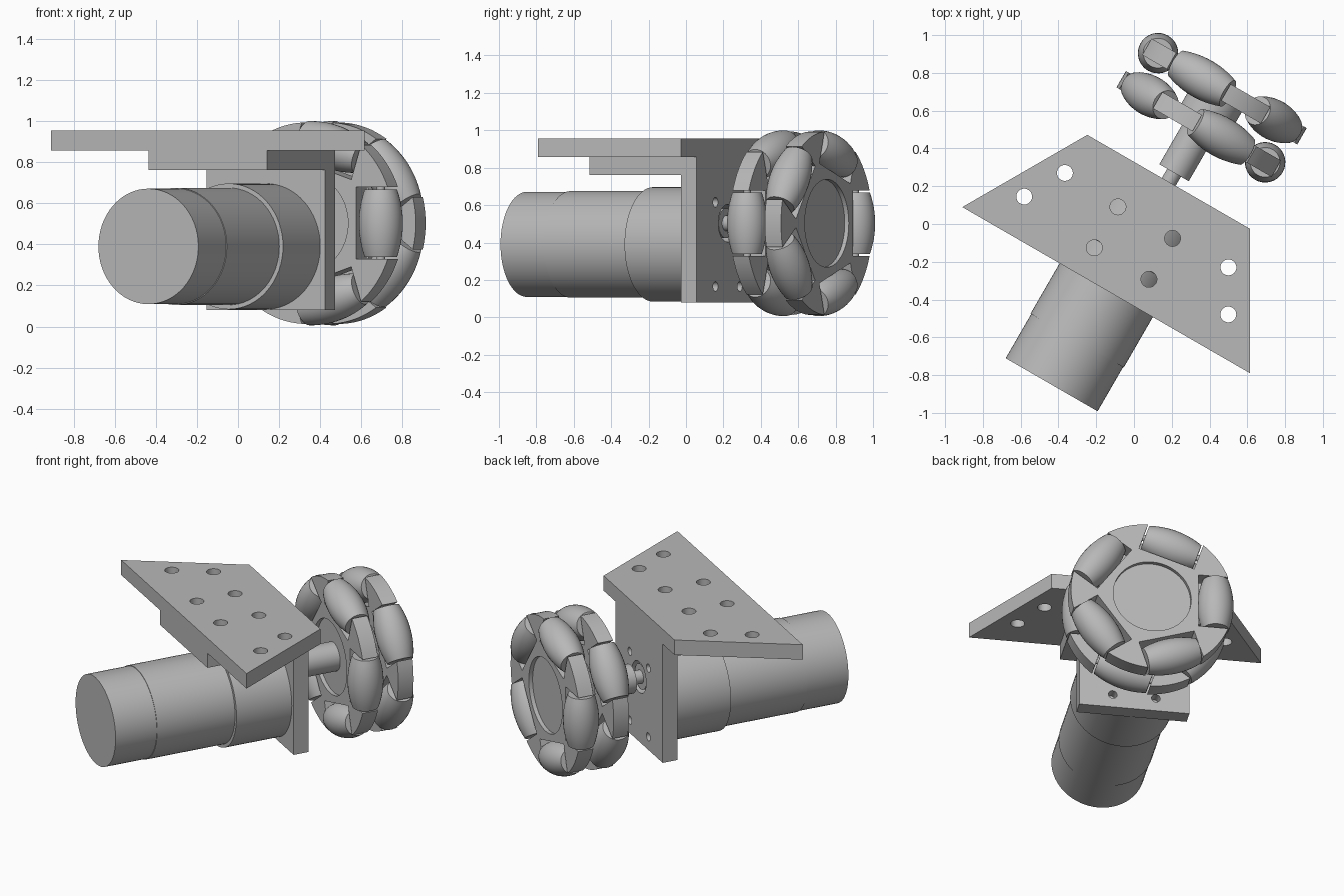
import bpy, bmesh, math
from mathutils import Matrix, Vector

cube = bpy.data.objects.get("Cube")
if cube:
    bpy.data.objects.remove(cube, do_unlink=True)

# One grey finish for every part
grey = bpy.data.materials.new("machined_grey")
grey.use_nodes = True
COLOUR = (0.48, 0.48, 0.48, 1)
grey.diffuse_color = COLOUR
grey.node_tree.nodes["Principled BSDF"].inputs["Base Color"].default_value = COLOUR

# The drive axis runs along local y, turned 30 degrees about z
CX = 0.048
MOTOR_Z, SHAFT_Z = 0.39, 0.503
PLACE = Matrix.Rotation(math.radians(-30), 4, 'Z') @ Matrix.Translation((CX, 0, 0))
ALONG_Y = Matrix.Rotation(math.radians(-90), 4, 'X')


def finish(name, bm, local=Matrix(), smooth=True):
    bmesh.ops.recalc_face_normals(bm, faces=bm.faces)
    bm.transform(PLACE @ local)
    mesh = bpy.data.meshes.new(name)
    bm.to_mesh(mesh)
    bm.free()
    mesh.materials.append(grey)
    ob = bpy.data.objects.new(name, mesh)
    bpy.context.collection.objects.link(ob)
    if smooth:
        activate(ob)
        bpy.ops.object.shade_smooth_by_angle(angle=math.radians(30))
    return ob


def activate(ob):
    bpy.ops.object.select_all(action='DESELECT')
    ob.select_set(True)
    bpy.context.view_layer.objects.active = ob


def prism(name, points, low, high, local=Matrix()):
    """Extrude a flat outline from low to high."""
    bm = bmesh.new()
    face = bm.faces.new([bm.verts.new((x, y, low)) for x, y in points])
    top = bmesh.ops.extrude_face_region(bm, geom=[face])["geom"]
    verts = [g for g in top if isinstance(g, bmesh.types.BMVert)]
    bmesh.ops.translate(bm, verts=verts, vec=(0, 0, high - low))
    return finish(name, bm, local)


def lathe(name, profile, local, closed=False, steps=64):
    """Spin (radius, height) points about local z."""
    bm = bmesh.new()
    verts = [bm.verts.new((r, 0, h)) for r, h in profile]
    edges = [bm.edges.new(pair) for pair in zip(verts, verts[1:])]
    if closed:
        edges.append(bm.edges.new((verts[-1], verts[0])))
    bmesh.ops.spin(bm, geom=verts + edges, cent=(0, 0, 0), axis=(0, 0, 1),
                   angle=math.tau, steps=steps)
    bmesh.ops.remove_doubles(bm, verts=bm.verts, dist=1e-5)
    return finish(name, bm, local)


def rod(name, r, start, end, z, x=0):
    at = Matrix.Translation((x, 0, z)) @ ALONG_Y
    return lathe(name, [(0, start), (r, start), (r, end), (0, end)], at)


def pin(x, y):
    at = Matrix.Translation((x, y, 0))
    return lathe("hole_cutter", [(0, 0.7), (0.042, 0.7), (0.042, 1.1), (0, 1.1)], at, steps=32)


def drill(ob, cutters):
    for cutter in cutters:
        mod = ob.modifiers.new("hole", 'BOOLEAN')
        mod.operation, mod.solver, mod.object = 'DIFFERENCE', 'EXACT', cutter
        activate(ob)
        bpy.ops.object.modifier_apply(modifier=mod.name)
        bpy.data.objects.remove(cutter, do_unlink=True)
    bpy.ops.object.shade_smooth_by_angle(angle=math.radians(30))


# Mounting plate with eight holes
BACK, FRONT = -0.377, 0.285
mount = prism("mounting_plate",
              [(-0.88, BACK), (0.88, BACK), (0.498, FRONT), (-0.498, FRONT)], 0.857, 0.955)
inner = [(0.167, 0.036), (0.167, -0.214)]
outer = [(0.5, 0.051), (0.624, -0.165)]
drill(mount, [pin(s * x, y) for x, y in inner + outer for s in (-1, 1)])

# Angle bracket: L profile extruded across the width
W, T = 0.332, 0.098
ACROSS = Matrix(((0, 0, 1, 0), (1, 0, 0, 0), (0, 1, 0, 0), (0, 0, 0, 1)))
bracket = prism("angle_bracket",
                [(BACK, 0.857), (BACK, 0.761), (FRONT - T, 0.761), (FRONT - T, 0.08),
                 (FRONT, 0.08), (FRONT, 0.857)], -W, W, ACROSS)
cuts = [pin(s * x, y) for x, y in inner for s in (-1, 1)]
cuts += [rod("screw_cutter", 0.026, 0.22, 0.4, MOTOR_Z + dz, dx)
         for dx in (-0.13, 0.13) for dz in (-0.225, 0.225)]
cuts.append(rod("boss_cutter", 0.1, 0.15, 0.4, SHAFT_Z))
drill(bracket, cuts)

# Motor, gearbox and shaft
rod("motor_end", 0.281, -0.955, -0.685, MOTOR_Z)
rod("motor_body", 0.285, -0.685, -0.175, MOTOR_Z)
rod("gearbox", 0.306, -0.175, FRONT - T, MOTOR_Z)
rod("gearbox_boss", 0.08, FRONT - T, 0.275, SHAFT_Z)
rod("shaft", 0.042, FRONT - T, 0.4, SHAFT_Z)
rod("hub", 0.09, 0.341, 0.62, SHAFT_Z)

# Wheel dimensions
RIM, TIP, ORBIT, BORE = 0.49, 0.497, 0.39, 0.235
HALF_SLOT, SLOT_FLOOR, HALF_ROLLER, THICK = 0.175, 0.28, 0.165, 0.05


def wheel_outline():
    """Rim with five open roller slots, first slot facing +x."""
    points = []
    half = math.asin(HALF_SLOT / RIM)
    for k in range(5):
        mid = k * math.tau / 5
        turn = Matrix.Rotation(mid, 2)
        points += [turn @ Vector((SLOT_FLOOR, s * HALF_SLOT)) for s in (-1, 1)]
        span = math.tau / 5 - 2 * half
        for i in range(9):
            a = mid + half + span * i / 8
            points.append(Vector((RIM * math.cos(a), RIM * math.sin(a))))
    return points


# Barrel roller profile follows the wheel's outer circle
barrel = [(0, -HALF_ROLLER)]
for i in range(13):
    t = HALF_ROLLER * (i / 6 - 1)
    barrel.append((math.sqrt(TIP ** 2 - t ** 2) - ORBIT, t))
barrel.append((0, HALF_ROLLER))

# Two roller rows, the second turned half a revolution
for row, (centre, turn) in enumerate(((0.63, 0), (0.847, math.pi)), 1):
    at = (Matrix.Translation((0, centre, SHAFT_Z)) @ ALONG_Y
          @ Matrix.Rotation(turn, 4, 'Z'))
    disc = prism(f"wheel_disc_{row}", wheel_outline(), -THICK, THICK, at)
    drill(disc, [rod("bore_cutter", BORE, centre - 0.1, centre + 0.1, SHAFT_Z)])
    rod(f"wheel_web_{row}", BORE, centre - 0.025, centre + 0.025, SHAFT_Z)
    for k in range(5):
        seat = (at @ Matrix.Rotation(k * math.tau / 5, 4, 'Z')
                @ Matrix.Translation((ORBIT, 0, 0)) @ ALONG_Y)
        lathe(f"roller_{row}_{k + 1}", barrel, seat, steps=32)
        # Thin axle through each roller
        lathe(f"axle_{row}_{k + 1}",
              [(0, -0.18), (0.02, -0.18), (0.02, 0.18), (0, 0.18)], seat, steps=16)

# Spacer joining both rows
rod("wheel_spacer", 0.15, 0.64, 0.84, SHAFT_Z)
